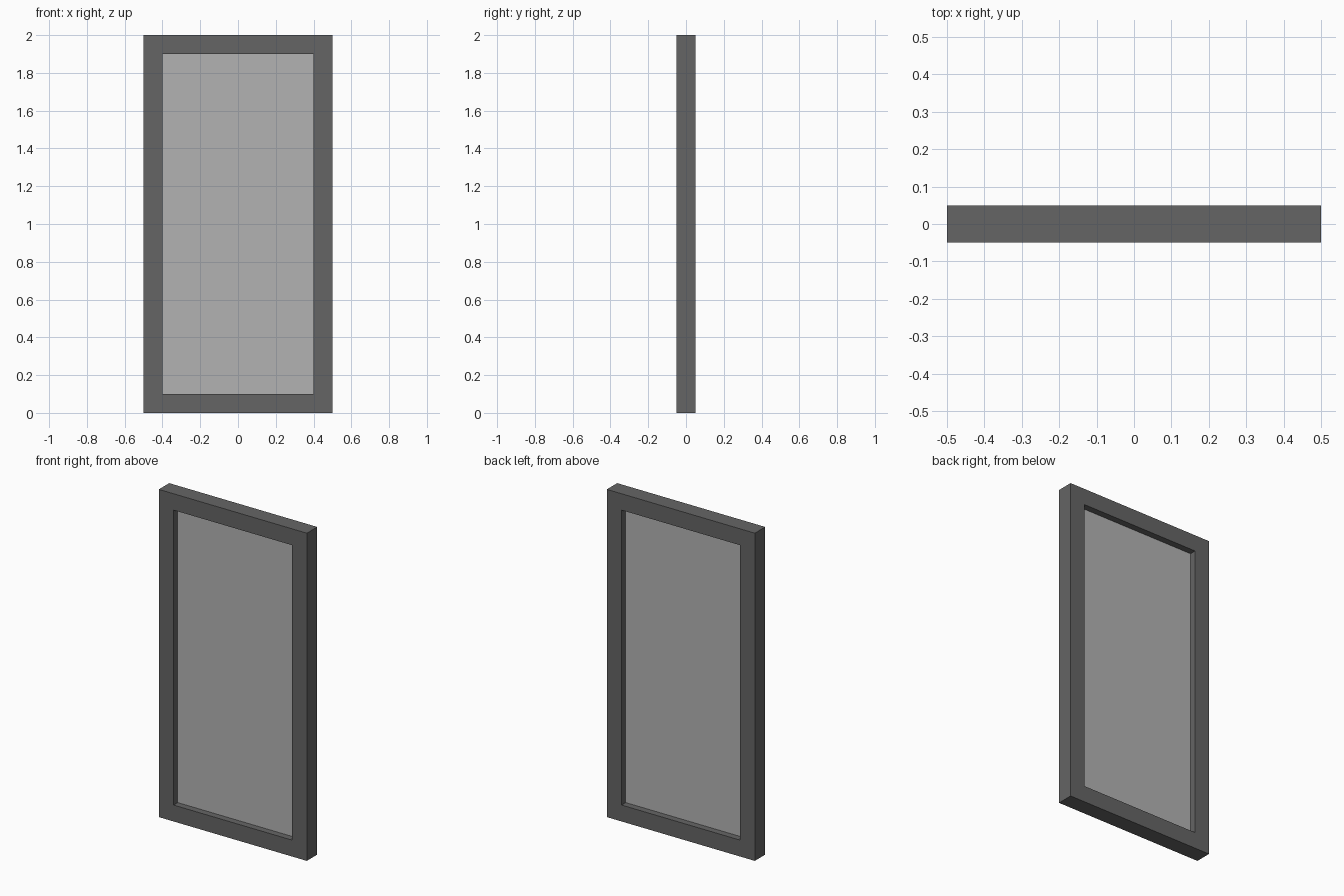
import bpy, bmesh

if "Cube" in bpy.data.objects:
    bpy.data.objects.remove(bpy.data.objects["Cube"])

W, H, D = 1.0, 2.0, 0.1      # outer width, height, depth
BORDER, GLASS = 0.1, 0.02    # frame border width, pane thickness


def material(name, grey):
    mat = bpy.data.materials.new(name)
    mat.diffuse_color = (grey, grey, grey, 1)
    mat.use_nodes = True
    mat.node_tree.nodes["Principled BSDF"].inputs["Base Color"].default_value = mat.diffuse_color
    return mat


def add_object(name, bm, mat):
    bmesh.ops.recalc_face_normals(bm, faces=bm.faces)
    mesh = bpy.data.meshes.new(name)
    bm.to_mesh(mesh)
    bm.free()
    mesh.materials.append(mat)
    obj = bpy.data.objects.new(name, mesh)
    bpy.context.collection.objects.link(obj)
    return obj


def rectangle(bm, inset, y):
    x, z0, z1 = W / 2 - inset, inset, H - inset
    return [bm.verts.new((px, y, pz))
            for px, pz in ((-x, z0), (x, z0), (x, z1), (-x, z1))]


# Frame: a rectangular cross-section swept round four mitred corners
bm = bmesh.new()
loops = [rectangle(bm, inset, y) for inset, y in
         ((0, -D / 2), (BORDER, -D / 2), (BORDER, D / 2), (0, D / 2))]
for i in range(4):
    a, b = loops[i], loops[(i + 1) % 4]
    for j in range(4):
        k = (j + 1) % 4
        bm.faces.new((a[j], a[k], b[k], b[j]))
add_object("window_frame", bm, material("dark_grey", 0.13))

# Pane: thin slab centred in the frame opening
bm = bmesh.new()
bmesh.ops.create_cube(bm, size=1)
bmesh.ops.scale(bm, vec=(W - 2 * BORDER, GLASS, H - 2 * BORDER), verts=bm.verts)
bmesh.ops.translate(bm, vec=(0, 0, H / 2), verts=bm.verts)
add_object("glass_pane", bm, material("light_grey", 0.45))
